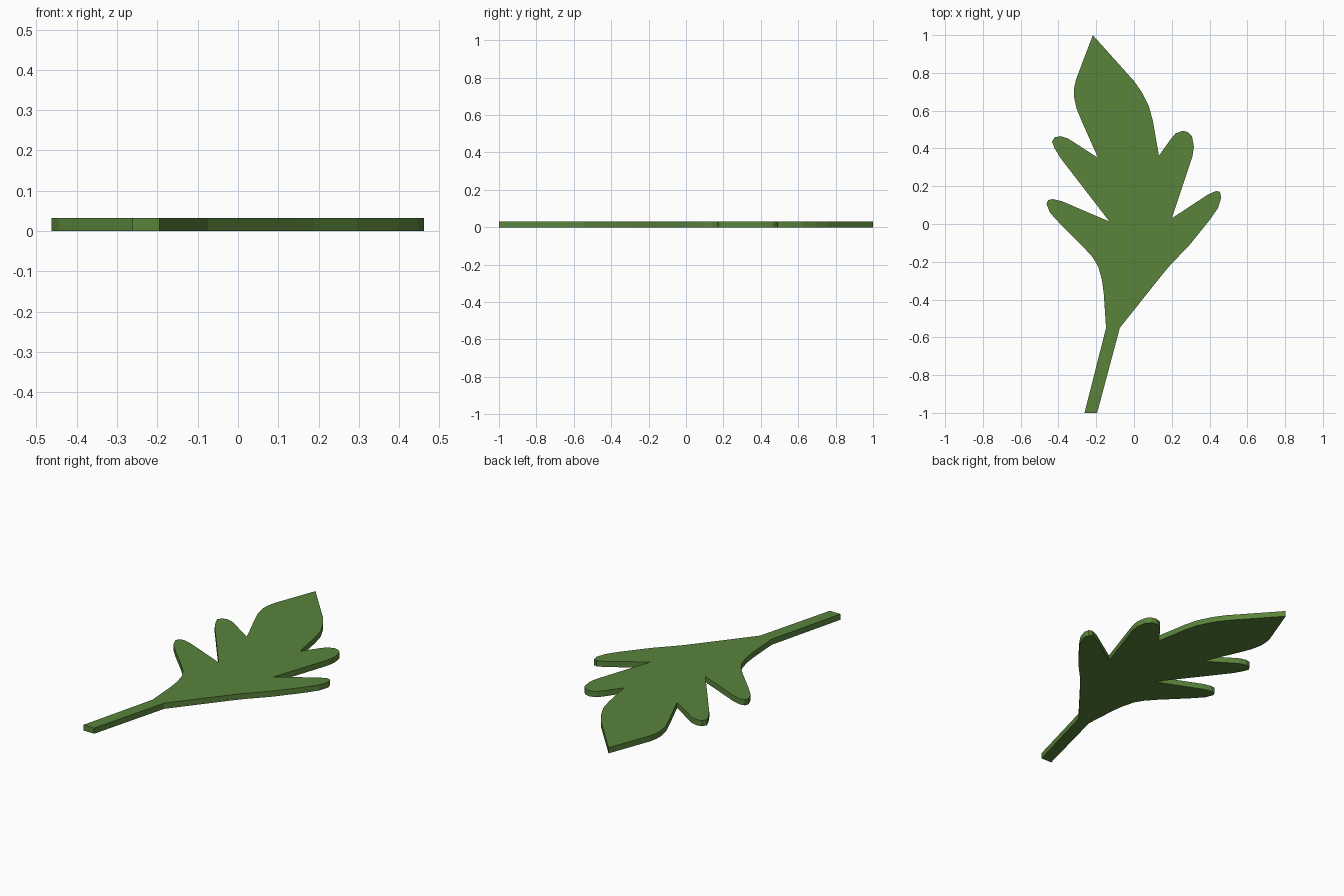
import bpy, bmesh

if "Cube" in bpy.data.objects:
    bpy.data.objects.remove(bpy.data.objects["Cube"])

THICK = 0.032

green = bpy.data.materials.new("leaf green")
green.diffuse_color = (0.10, 0.23, 0.043, 1)
green.use_nodes = True
green.node_tree.nodes["Principled BSDF"].inputs["Base Color"].default_value = green.diffuse_color

# Outline, counter-clockwise, one run of points per lobe
stem = [(-.148, -.55), (-.262, -1), (-.195, -1), (-.075, -.55)]
lower_right = [(.14, -.28), (.19, -.22), (.295, -.11), (.40, .02), (.445, .085),
               (.462, .14), (.455, .17), (.435, .175), (.39, .155), (.20, .03)]
upper_right = [(.31, .36), (.317, .41), (.307, .465), (.285, .487), (.258, .493),
               (.22, .48), (.195, .45), (.132, .362)]
tip = [(.10, .545), (.08, .62), (.04, .70), (0, .757), (-.218, 1), (-.307, .765),
       (-.317, .72), (-.318, .675), (-.304, .61), (-.275, .54), (-.19, .35)]
upper_left = [(-.35, .453), (-.39, .465), (-.42, .459), (-.434, .435), (-.42, .40),
              (-.39, .35), (-.13, .013)]
lower_left = [(-.38, .12), (-.43, .132), (-.455, .127), (-.463, .105), (-.445, .06),
              (-.39, 0), (-.27, -.12), (-.22, -.175), (-.19, -.225), (-.17, -.295),
              (-.16, -.37)]
outline = stem + lower_right + upper_right + tip + upper_left + lower_left

# Leaf: flat outline extruded to an even thickness
bm = bmesh.new()
face = bm.faces.new([bm.verts.new((x, y, 0)) for x, y in outline])
result = bmesh.ops.extrude_face_region(bm, geom=[face])
for v in result["geom"]:
    if isinstance(v, bmesh.types.BMVert):
        v.co.z = THICK
bmesh.ops.recalc_face_normals(bm, faces=bm.faces)
bmesh.ops.triangulate(bm, faces=[f for f in bm.faces if len(f.verts) > 4])
mesh = bpy.data.meshes.new("leaf")
bm.to_mesh(mesh)
bm.free()
mesh.materials.append(green)
leaf = bpy.data.objects.new("leaf", mesh)
bpy.context.collection.objects.link(leaf)
